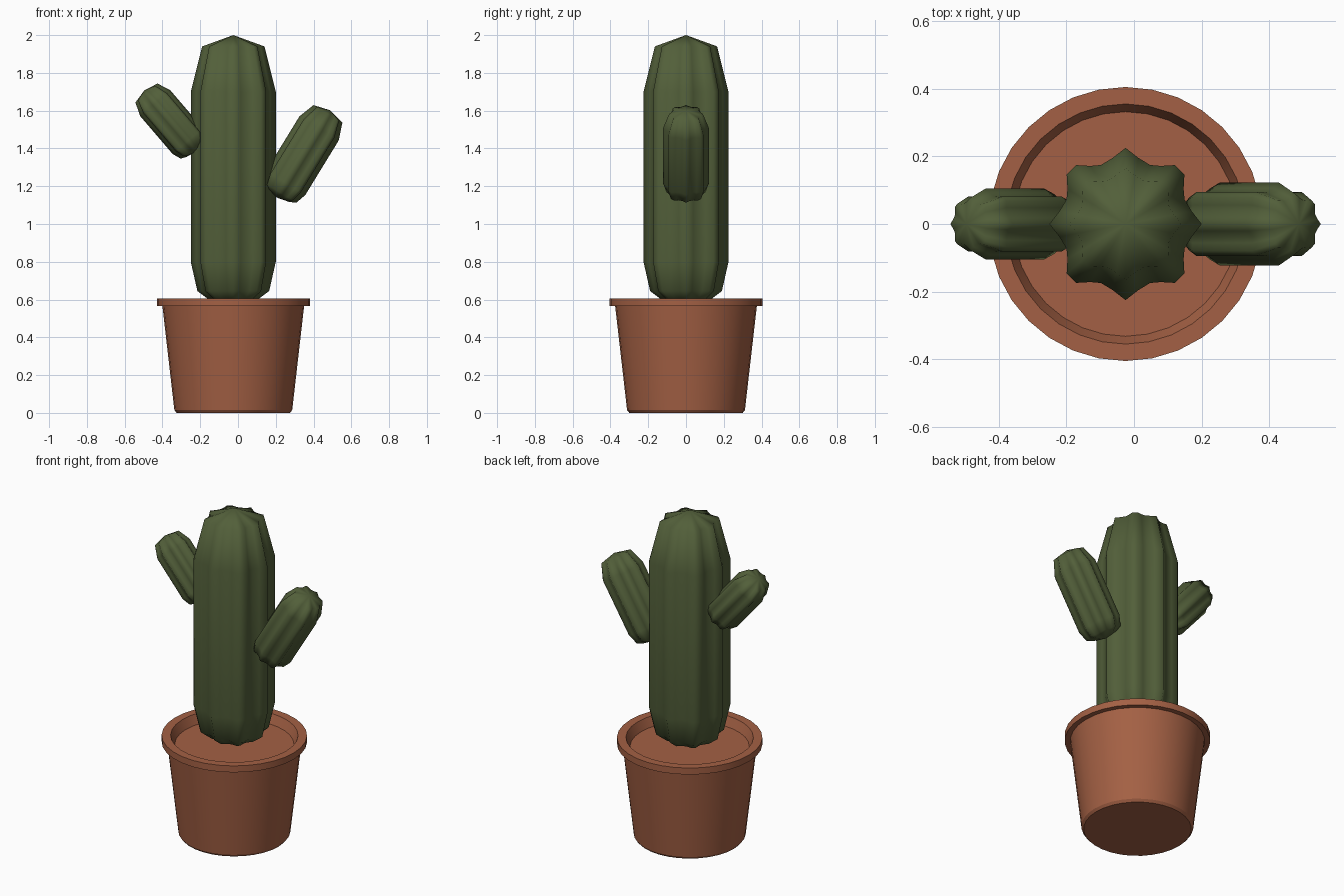
import bpy, bmesh, math
from mathutils import Vector

if "Cube" in bpy.data.objects:
    bpy.data.objects.remove(bpy.data.objects["Cube"])

CX = -0.025  # pot and trunk axis


def material(name, rgb):
    m = bpy.data.materials.new(name)
    m.diffuse_color = (*rgb, 1)
    m.use_nodes = True
    m.node_tree.nodes["Principled BSDF"].inputs["Base Color"].default_value = m.diffuse_color
    return m


GREEN = material("cactus green", (0.085, 0.115, 0.042))
CLAY = material("terracotta", (0.37, 0.118, 0.058))


def lathe(name, profile, section, mat, smooth_angle):
    """Sweep (radius, z) rings over a list of unit section points; radius 0 is a pole."""
    bm = bmesh.new()
    rings = []
    for r, z in profile:
        if r == 0:
            rings.append([bm.verts.new((0, 0, z))])
        else:
            rings.append([bm.verts.new((x * r, y * r, z)) for x, y in section])
    n = len(section)
    for a, b in zip(rings, rings[1:]):
        for i in range(n):
            j = (i + 1) % n
            quad = [a[i % len(a)], a[j % len(a)], b[j % len(b)], b[i % len(b)]]
            bm.faces.new(list(dict.fromkeys(quad)))
    bmesh.ops.recalc_face_normals(bm, faces=bm.faces)
    mesh = bpy.data.meshes.new(name)
    bm.to_mesh(mesh)
    bm.free()
    mesh.materials.append(mat)
    ob = bpy.data.objects.new(name, mesh)
    bpy.context.collection.objects.link(ob)
    bpy.ops.object.select_all(action='DESELECT')
    ob.select_set(True)
    bpy.context.view_layer.objects.active = ob
    bpy.ops.object.shade_smooth_by_angle(angle=math.radians(smooth_angle))
    return ob


# Ribbed section: pointed ribs on the axes, blunt ribs on the diagonals
QUARTER = [(0, 1.0), (11, 0.885), (22.5, 0.84), (31, 0.89), (40, 1.01),
           (50, 1.01), (59, 0.89), (67.5, 0.84), (79, 0.885)]
RIBS = [(r * math.cos(math.radians(a + q)), r * math.sin(math.radians(a + q)))
        for q in (0, 90, 180, 270) for a, r in QUARTER]
CIRCLE = [(math.cos(i * math.tau / 32), math.sin(i * math.tau / 32)) for i in range(32)]

# Stem along z from 0 to 1.44
STEM = [(0, 0), (0.13, 0.04), (0.19, 0.085), (0.225, 0.24),
        (0.225, 1.14), (0.165, 1.38), (0, 1.44)]


def stem(name, base, tip, radius):
    ob = lathe(name, STEM, RIBS, GREEN, 80)
    axis = Vector(tip) - Vector(base)
    ob.location = base
    ob.rotation_euler = (0, math.atan2(axis.x, axis.z), 0)
    ob.scale = (radius / 0.225, radius / 0.225, axis.length / 1.44)
    return ob


# Cactus trunk and its two arms
stem("cactus_trunk", (CX, 0, 0.56), (CX, 0, 2.0), 0.225)
stem("cactus_right_arm", (0.205, 0, 1.14), (0.488, 0, 1.602), 0.122)
stem("cactus_left_arm", (-0.22, 0, 1.385), (-0.496, 0, 1.707), 0.105)

# Pot with projecting rim, recessed soil surface and closed base
POT = [(0, 0), (0.30, 0), (0.312, 0.015), (0.375, 0.565), (0.405, 0.565),
       (0.405, 0.605), (0.355, 0.605), (0.332, 0.55), (0, 0.55)]
pot = lathe("pot", POT, CIRCLE, CLAY, 30)
pot.location.x = CX
